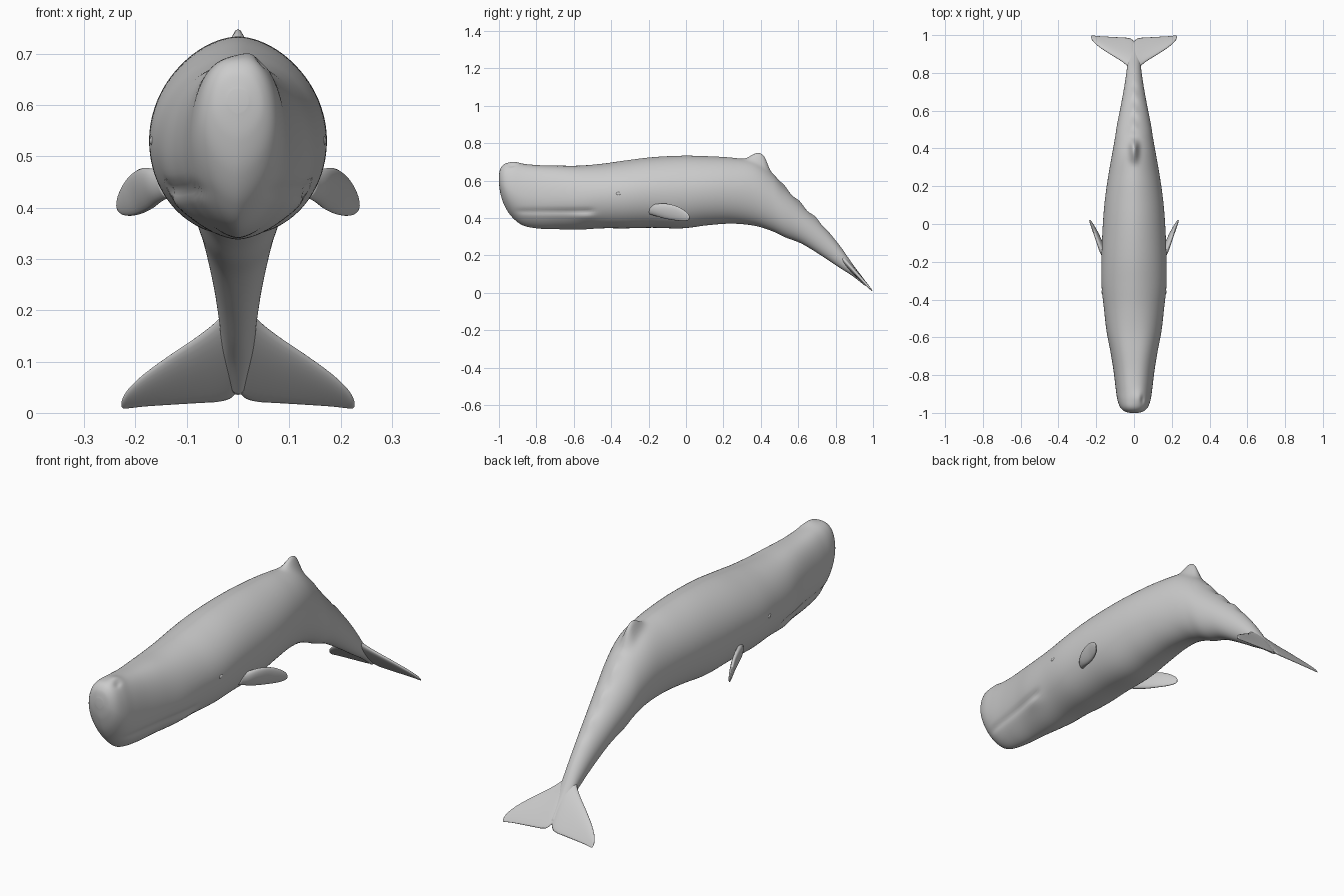
import bpy, bmesh
from math import sin, cos, pi, exp, copysign
from mathutils import Vector

if "Cube" in bpy.data.objects:
    bpy.data.objects.remove(bpy.data.objects["Cube"])


def spline(keys, steps):
    """Catmull-Rom through rows of numbers."""
    out = []
    for i in range(len(keys) - 1):
        p0, p1 = keys[max(i - 1, 0)], keys[i]
        p2, p3 = keys[i + 1], keys[min(i + 2, len(keys) - 1)]
        for s in range(steps):
            t = s / steps
            out.append([0.5 * (2 * b + (c - a) * t + (2 * a - 5 * b + 4 * c - d) * t * t
                               + (3 * b - a - 3 * c + d) * t ** 3)
                        for a, b, c, d in zip(p0, p1, p2, p3)])
    out.append(list(keys[-1]))
    return out


def loft(name, rings):
    """Skin closed rings of equal size and cap both ends."""
    bm = bmesh.new()
    vs = [[bm.verts.new(p) for p in r] for r in rings]
    n = len(vs[0])
    for a, b in zip(vs, vs[1:]):
        for i in range(n):
            bm.faces.new((a[i], a[(i + 1) % n], b[(i + 1) % n], b[i]))
    bm.faces.new(vs[0])
    bm.faces.new(vs[-1])
    bmesh.ops.recalc_face_normals(bm, faces=bm.faces)
    me = bpy.data.meshes.new(name)
    bm.to_mesh(me)
    bm.free()
    me.polygons.foreach_set("use_smooth", [True] * len(me.polygons))
    ob = bpy.data.objects.new(name, me)
    bpy.context.collection.objects.link(ob)
    return ob


def clamp(v):
    return max(0.0, min(1.0, v))


def smooth(a, b, v):
    t = clamp((v - a) / (b - a))
    return t * t * (3 - 2 * t)


def bell(v, centre, width):
    return exp(-((v - centre) / width) ** 2)


# Body stations: y, top z, bottom z, half width
stations = [
    (-1.0, .63, .585, .02), (-.992, .665, .53, .05), (-.97, .688, .465, .073),
    (-.93, .693, .405, .088), (-.87, .689, .36, .097), (-.78, .682, .343, .108),
    (-.68, .68, .34, .124), (-.57, .68, .338, .145), (-.45, .69, .345, .159),
    (-.32, .708, .345, .172), (-.18, .725, .348, .172), (-.02, .733, .345, .166),
    (.12, .73, .362, .155), (.25, .722, .37, .137), (.37, .702, .358, .116),
    (.46, .642, .33, .1), (.53, .565, .297, .089), (.62, .472, .262, .071),
    (.73, .362, .195, .051), (.82, .255, .135, .038), (.89, .155, .09, .03),
    (.96, .06, .035, .012)]


def body_ring(y, top, bottom, w, n=96):
    head = 1 - smooth(-.7, -.3, y)
    mid, half = (top + bottom) / 2, (top - bottom) / 2
    ring = []
    for i in range(n):
        a = 2 * pi * i / n
        c, s = cos(a), sin(a)
        # boxy forehead with a keeled jaw, blending to an oval with a slight back ridge
        e = 1.12 - .32 * head if s > 0 else .95 + .3 * head
        x = copysign(abs(c) ** e, c) * w
        z = mid + half * s
        # mouth line and the bulge at its corner
        mouth = smooth(-.95, -.86, y) * (1 - smooth(-.53, -.47, y))
        x *= 1 - .07 * mouth * bell(z, .435, .014)
        x *= 1 + .06 * bell(y, -.54, .06) * bell(z, .405, .025)
        if s > 0:
            # blowhole mound, off centre, with its slit
            z += .010 * bell(y, -.92, .04) * bell(x, .03, .035)
            z -= .010 * bell(y, -.93, .022) * bell(x, .045, .010)
            # dorsal hump and small knuckles behind it
            fin = smooth(.3, .405, y) * (1 - smooth(.41, .46, y))
            z += .058 * fin * bell(x, 0, .022)
            knuckles = smooth(.46, .52, y) * (1 - smooth(.7, .78, y))
            z += .006 * knuckles * sin(y * 75) * bell(x, 0, .018)
        ring.append((x, y, z))
    return ring


loft("body", [body_ring(*r) for r in spline(stations, 8)])

# Tail flukes: |x|, leading y, trailing y, half thickness
fluke_keys = [
    (0, .80, .966, .015), (.015, .815, .98, .015), (.04, .842, .986, .013),
    (.075, .868, .988, .011), (.13, .902, .991, .009), (.18, .935, .994, .007),
    (.21, .96, .997, .005), (.222, .975, .998, .004), (.227, .986, .995, .001)]


def fluke_ring(x, lead, trail, thick, n=24):
    ring = []
    for i in range(n):
        a = 2 * pi * i / n
        y = (lead + trail) / 2 + (trail - lead) / 2 * cos(a)
        off = thick * sin(a) * (1 - .45 * cos(a))
        z = .006 + 1.1 * (1 - y)
        ring.append((x, min(y + off * .74, 1.0), max(z + off * .67, 0)))
    return ring


half_span = spline(fluke_keys, 4)
full_span = [[-r[0]] + r[1:] for r in reversed(half_span[1:])] + half_span
loft("tail_flukes", [fluke_ring(*r) for r in full_span])

# Flippers: centre x, y, z, half chord, half thickness
flipper_keys = [
    (.140, -.19, .445, .026, .014), (.160, -.155, .443, .034, .016),
    (.178, -.11, .437, .041, .015), (.197, -.06, .427, .040, .012),
    (.215, -.02, .415, .032, .009), (.228, .008, .405, .020, .006),
    (.234, .019, .400, .008, .003)]
span = Vector((.09, .2, -.045)).normalized()
chord = Vector((.12, -.12, 1))
chord = (chord - span * chord.dot(span)).normalized()
normal = span.cross(chord)

for side, label in ((1, "left"), (-1, "right")):
    rings = []
    for x, y, z, ch, th in spline(flipper_keys, 4):
        ring = []
        for i in range(24):
            a = 2 * pi * i / 24
            p = Vector((x, y, z)) + chord * ch * cos(a) + normal * th * sin(a)
            ring.append((p.x * side, p.y, p.z))
        rings.append(ring)
    loft(label + "_flipper", rings)

    # Eye
    bpy.ops.mesh.primitive_uv_sphere_add(segments=16, ring_count=10, radius=.011,
                                         location=(.164 * side, -.36, .53))
    eye = bpy.context.object
    eye.name = label + "_eye"
    eye.scale = (.8, 1.3, .9)
    bpy.ops.object.shade_smooth()
